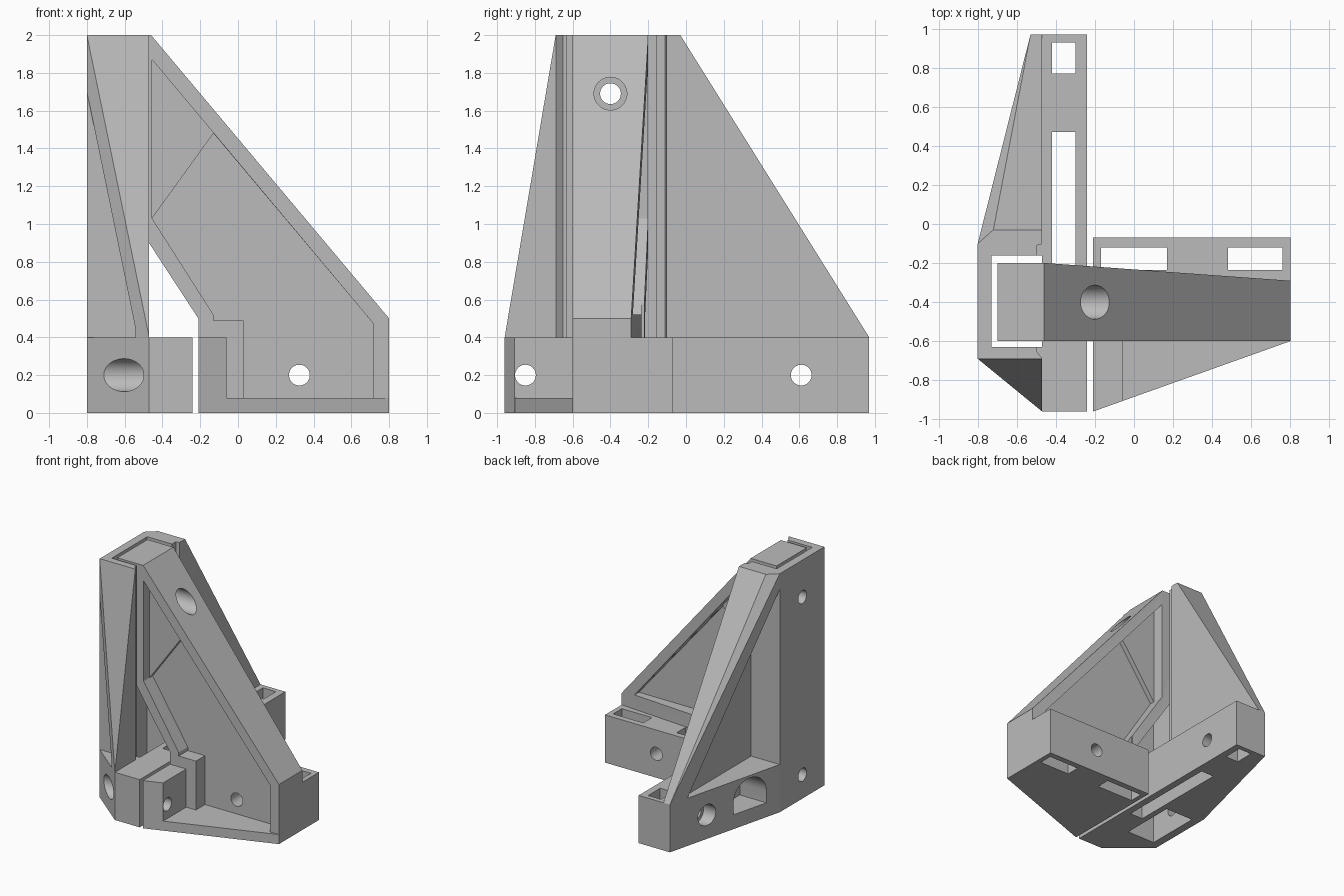
import bpy, bmesh, math
from mathutils import Matrix, Vector

if "Cube" in bpy.data.objects:
    bpy.data.objects.remove(bpy.data.objects["Cube"])

grey = bpy.data.materials.new("grey plastic")
grey.use_nodes = True
grey.diffuse_color = (0.5, 0.5, 0.5, 1)
grey.node_tree.nodes["Principled BSDF"].inputs["Base Color"].default_value = (0.5, 0.5, 0.5, 1)


def finish(bm, name):
    bmesh.ops.recalc_face_normals(bm, faces=bm.faces)
    mesh = bpy.data.meshes.new(name)
    bm.to_mesh(mesh)
    bm.free()
    mesh.materials.append(grey)
    ob = bpy.data.objects.new(name, mesh)
    bpy.context.collection.objects.link(ob)
    return ob


def prism(axis, points, lo, hi, name="helper"):
    """Extrude a 2D profile along an axis from lo to hi."""
    place = {"x": lambda a, b: (lo, a, b),
             "y": lambda a, b: (a, lo, b),
             "z": lambda a, b: (a, b, lo)}[axis]
    step = Vector([hi - lo if axis == k else 0 for k in "xyz"])
    bm = bmesh.new()
    face = bm.faces.new([bm.verts.new(place(*p)) for p in points])
    res = bmesh.ops.extrude_face_region(bm, geom=[face])
    bmesh.ops.translate(bm, vec=step,
                        verts=[v for v in res["geom"] if isinstance(v, bmesh.types.BMVert)])
    return finish(bm, name)


def box(x0, x1, y0, y1, z0, z1, name="helper"):
    return prism("z", [(x0, y0), (x1, y0), (x1, y1), (x0, y1)], z0, z1, name)


def hole(axis, a, b, radius, lo, hi):
    """Round cutter along an axis."""
    ring = [(a + radius * math.cos(math.tau * i / 40), b + radius * math.sin(math.tau * i / 40))
            for i in range(40)]
    return prism(axis, ring, lo, hi)


def combine(ob, others, op):
    """Apply booleans one after another and drop the helpers."""
    for other in others:
        mod = ob.modifiers.new("bool", "BOOLEAN")
        mod.operation, mod.solver, mod.object = op, "EXACT", other
        deps = bpy.context.evaluated_depsgraph_get()
        mesh = bpy.data.meshes.new_from_object(ob.evaluated_get(deps))
        ob.modifiers.clear()
        ob.data = mesh
        bpy.data.objects.remove(other)


# Outer bracket: tapering hollow tower
bm = bmesh.new()
levels = {
    0: [(-.8, -.1), (-.8, -.69), (-.47, -.96), (-.47, .97), (-.53, .97)],
    .4: [(-.47, -.96), (-.47, .97), (-.53, .97)],
    2: [(-.8, -.69), (-.47, -.69), (-.47, -.03), (-.72, -.03), (-.8, -.1)],
}
for z, pts in levels.items():
    for x, y in pts:
        bm.verts.new((x, y, z))
bmesh.ops.convex_hull(bm, input=bm.verts)
bmesh.ops.dissolve_limit(bm, angle_limit=0.005, verts=bm.verts, edges=bm.edges)
outer = finish(bm, "outer_bracket")

combine(outer, [
    # channel for the sliding column, with widened lip
    box(-.73, -.4, -.63, -.16, -.1, 2.1),
    prism("z", [(-.5, -.65), (-.46, -.7), (-.46, -.1), (-.5, -.11)], .4, 2.1),
    # triangular side recesses, back and front
    prism("x", [(-.1, .4), (-.1, 1.87), (.8, .4)], -1, -.535),
    prism("x", [(-.69, .4), (-.69, 1.7), (-.9, .45), (-.9, .4)], -1, -.535),
], "DIFFERENCE")

# Outer bracket: base flange with slots and screw holes
combine(outer, [box(-.47, -.24, -.96, .97, 0, .4)], "UNION")
arch = [(.03, .12), (.35, .12)] + [
    (.19 + .16 * math.cos(math.pi * i / 16), .22 + .16 * math.sin(math.pi * i / 16))
    for i in range(17)]
combine(outer, [
    box(-.42, -.3, .77, .93, -.1, .5),
    box(-.42, -.3, -.4, .47, -.1, .5),
    prism("x", arch, -1, -.52),
    hole("x", -.85, .2, .055, -1, 0),
    hole("x", -.85, .2, .087, -1, -.5),
    hole("x", .61, .2, .055, -1, 0),
    hole("x", .61, .2, .087, -1, -.53),
    hole("x", -.4, .2, .055, -1, -.35),
    hole("x", -.4, 1.69, .055, -1, -.6),
], "DIFFERENCE")

# Inner bracket: triangular web with the sliding column
inner = prism("y", [(-.7, 2), (-.46, 2), (.8, .5), (.8, 0), (-.21, 0), (-.21, .5), (-.7, 1.25)],
              -.6, -.2, "inner_bracket")
front_pocket = [(-.455, 1.87), (-.455, 1.03), (-.13, .52), (-.13, .49),
                (.03, .49), (.03, .08), (.715, .08), (.715, .475)]
front_deep = [(-.13, 1.48)] + front_pocket[1:]
back_pocket = front_pocket[:3] + [(.675, .52)]
back_deep = [(-.13, 1.48)] + back_pocket[1:]
combine(inner, [
    prism("z", [(-.45, -.2), (.85, -.294), (.85, 0), (-.45, 0)], -1, 3),
    prism("y", front_pocket, -1, -.52),
    prism("y", front_deep, -.9, -.48),
    prism("y", back_pocket, -.3, .1),
    prism("y", back_deep, -.34, .05),
], "DIFFERENCE")

# Inner bracket: rear flange, front floor and front lug
combine(inner, [
    box(-.21, .8, -.4, -.07, 0, .4),
    prism("z", [(-.21, -.5), (-.21, -.96), (.8, -.6), (.8, -.5)], 0, .08),
    prism("z", [(-.21, -.5), (-.21, -.96), (-.06, -.907), (-.06, -.5)], 0, .4),
], "UNION")
combine(inner, [
    box(-.17, .17, -.235, -.12, -.1, .6),
    box(.48, .76, -.235, -.12, -.1, .6),
    hole("x", -.85, .2, .055, -.5, .1),
    hole("y", .325, .2, .055, -1, .2),
    hole("x", -.4, 1.69, .055, -1, .2),
    hole("x", -.4, 1.69, .087, -.4, .2),
], "DIFFERENCE")

# Smooth the hole walls, keep every edge sharp
for ob in (outer, inner):
    bpy.ops.object.select_all(action="DESELECT")
    ob.select_set(True)
    bpy.context.view_layer.objects.active = ob
    bpy.ops.object.shade_smooth_by_angle(angle=math.radians(12))
